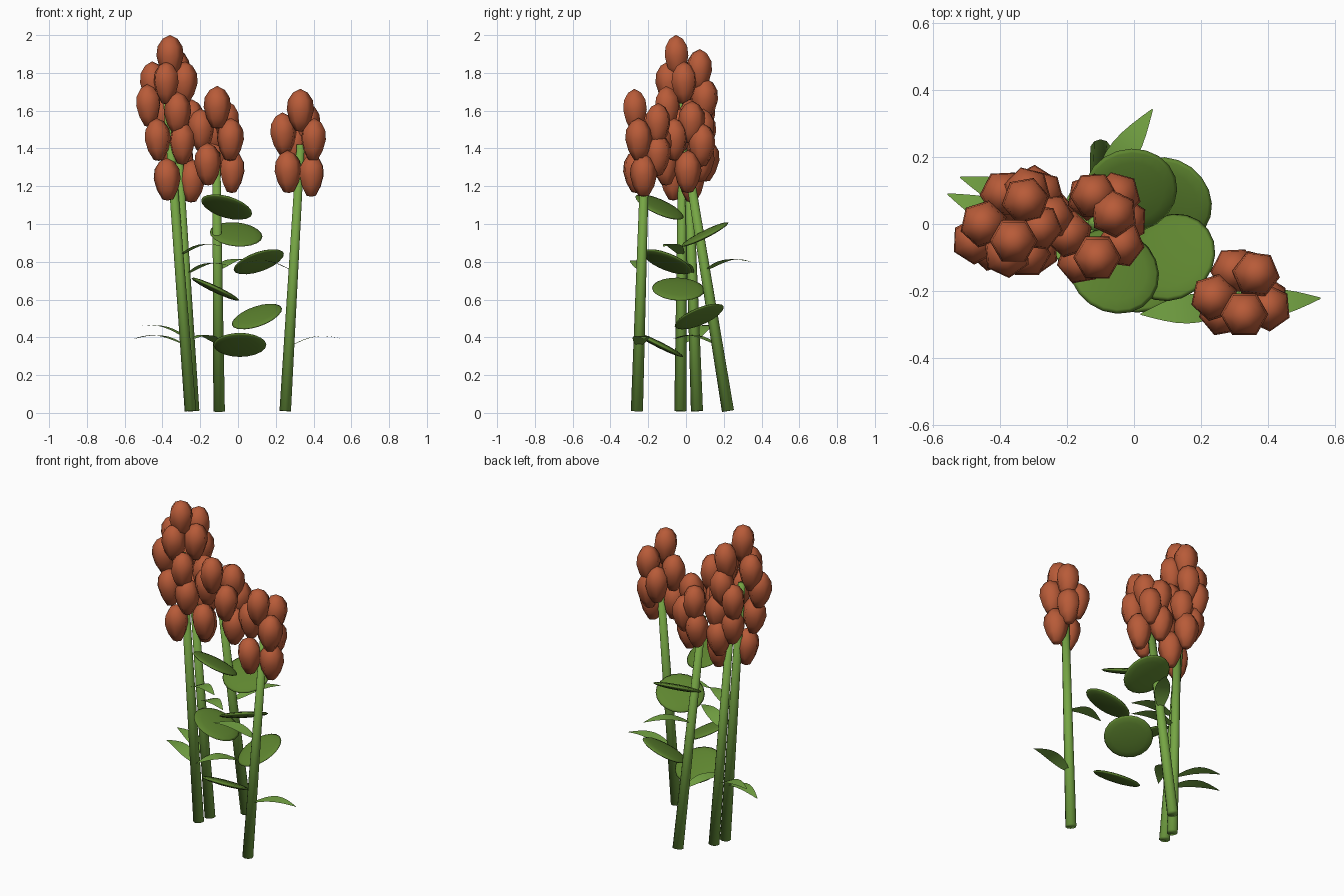
import bpy, bmesh, math
from mathutils import Vector, Matrix

if "Cube" in bpy.data.objects:
    bpy.data.objects.remove(bpy.data.objects["Cube"])


def mat(name, col):
    m = bpy.data.materials.new(name)
    m.diffuse_color = (*col, 1)
    m.use_nodes = True
    m.node_tree.nodes["Principled BSDF"].inputs["Base Color"].default_value = m.diffuse_color
    return m


STEM = mat("stem green", (0.18, 0.38, 0.058))
LEAF = mat("leaf green", (0.112, 0.235, 0.029))
PETAL = mat("bud rust", (0.48, 0.105, 0.04))


def finish(name, bm, material, closed=True):
    if closed:
        bmesh.ops.recalc_face_normals(bm, faces=bm.faces)
    for f in bm.faces:
        f.smooth = True
    me = bpy.data.meshes.new(name)
    bm.to_mesh(me)
    bm.free()
    me.materials.append(material)
    ob = bpy.data.objects.new(name, me)
    bpy.context.collection.objects.link(ob)
    return ob


def align(n):
    return Vector((0, 0, 1)).rotation_difference(Vector(n).normalized()).to_matrix().to_4x4()


def stem(name, a, b):
    # tapered pole with shared cap vertices
    a, b = Vector(a), Vector(b)
    bm = bmesh.new()
    M = Matrix.Translation((a + b) / 2) @ align(b - a)
    bmesh.ops.create_cone(bm, cap_ends=True, segments=10, radius1=0.032, radius2=0.022,
                          depth=(b - a).length, matrix=M)
    finish(name, bm, STEM)


def pad(name, c, n):
    # round lens-shaped leaf
    bm = bmesh.new()
    M = Matrix.Translation(c) @ align(n) @ Matrix.Diagonal((0.14, 0.14, 0.017, 1))
    bmesh.ops.create_uvsphere(bm, u_segments=20, v_segments=8, radius=1, matrix=M)
    finish(name, bm, LEAF)


def blade(name, a, b):
    # arched pointed sheet from stem to tip
    a, b = Vector(a), Vector(b)
    side = (b - a).cross(Vector((0, 0, 1))).normalized()
    bm = bmesh.new()
    rows = []
    for i in range(9):
        t = i / 8
        p = a.lerp(b, t) + Vector((0, 0, 0.035 * math.sin(math.pi * t)))
        w = 0.002 + 0.042 * math.sin(math.pi * t ** 0.8)
        rows.append([bm.verts.new(p + side * w * s) for s in (-1, 1)])
    for r, q in zip(rows, rows[1:]):
        bm.faces.new((r[0], r[1], q[1], q[0]))
    bm.normal_update()
    if sum(f.normal.z for f in bm.faces) < 0:
        bmesh.ops.reverse_faces(bm, faces=bm.faces)
    finish(name, bm, STEM, closed=False)


def flower(name, core, buds):
    # cluster of six-sided buds leaning slightly away from the core
    core = Vector(core)
    profile = ((-0.110, 0.028), (-0.060, 0.056), (0.0, 0.072), (0.050, 0.066), (0.090, 0.040))
    bm = bmesh.new()
    for n, c in enumerate(buds):
        c = Vector(c)
        d = (c - core) * 0.5
        M = Matrix.Translation(c) @ align((d.x, d.y, 1.0)) @ Matrix.Rotation(n * 2.4, 4, 'Z')
        rings = [[bm.verts.new(M @ Vector((r * math.cos(k * math.pi / 3),
                                           r * math.sin(k * math.pi / 3), z)))
                  for k in range(6)] for z, r in profile]
        for r, q in zip(rings, rings[1:]):
            for k in range(6):
                j = (k + 1) % 6
                bm.faces.new((r[k], r[j], q[j], q[k]))
        for ring, z in ((rings[0], -0.116), (rings[-1], 0.111)):
            tip = bm.verts.new(M @ Vector((0, 0, z)))
            for k in range(6):
                bm.faces.new((ring[k], ring[(k + 1) % 6], tip))
    finish(name, bm, PETAL)


# Four leaning stems
stem("stem_right", (0.25, -0.26, 0.01), (0.332, -0.215, 1.42))
stem("stem_back", (-0.10, 0.222, 0.01), (-0.115, 0.0, 1.38))
stem("stem_tall", (-0.252, -0.03, 0.01), (-0.375, -0.015, 1.65))
stem("stem_left", (-0.235, 0.058, 0.01), (-0.315, 0.01, 1.38))

# Bud clusters
flower("flower_right", (0.33, -0.21, 1.4), [
    (0.33, -0.27, 1.605), (0.24, -0.22, 1.48), (0.40, -0.25, 1.45), (0.365, -0.15, 1.53),
    (0.265, -0.265, 1.28), (0.39, -0.225, 1.26), (0.36, -0.15, 1.37), (0.30, -0.14, 1.42)])
flower("flower_back", (-0.11, -0.01, 1.4), [
    (-0.11, -0.10, 1.62), (-0.195, -0.03, 1.50), (-0.06, 0.03, 1.54), (-0.04, -0.06, 1.45),
    (-0.16, -0.11, 1.32), (-0.03, 0.01, 1.28), (-0.05, 0.085, 1.42), (-0.12, 0.085, 1.50),
    (-0.13, 0.08, 1.34)])
flower("flower_tall", (-0.37, 0.0, 1.7), [
    (-0.36, -0.05, 1.89), (-0.45, 0.0, 1.75), (-0.38, -0.09, 1.75), (-0.285, -0.01, 1.75),
    (-0.325, 0.07, 1.815), (-0.475, -0.05, 1.63), (-0.32, 0.10, 1.66), (-0.39, 0.09, 1.58)])
flower("flower_left", (-0.32, 0.0, 1.35), [
    (-0.32, -0.09, 1.59), (-0.425, -0.07, 1.45), (-0.295, -0.08, 1.43), (-0.375, -0.07, 1.24),
    (-0.245, 0.03, 1.23), (-0.30, 0.105, 1.34), (-0.28, 0.09, 1.49), (-0.25, 0.02, 1.55),
    (-0.37, 0.07, 1.42)])

# Round leaves in the middle
for i, (c, n) in enumerate((
        ((-0.06, -0.14, 1.09), (0.3, 0.45, 1)),
        ((-0.01, 0.10, 0.945), (0.1, -0.5, 1)),
        ((0.11, -0.10, 0.80), (-0.35, 0.4, 1)),
        ((-0.12, -0.04, 0.655), (0.47, 0.05, 1)),
        ((0.10, 0.07, 0.51), (-0.35, -0.42, 1)),
        ((0.01, -0.14, 0.36), (0, 0.5, 1)))):
    pad(f"round_leaf_{i + 1}", c, n)

# Thin arched blades on the stems
for i, (a, b) in enumerate((
        ((0.27, -0.25, 0.35), (0.558, -0.222, 0.39)),
        ((0.29, -0.24, 0.75), (0.02, -0.27, 0.79)),
        ((-0.11, 0.10, 0.75), (0.055, 0.343, 0.80)),
        ((-0.10, 0.16, 0.36), (-0.24, -0.07, 0.39)),
        ((-0.28, -0.025, 0.36), (-0.558, 0.09, 0.39)),
        ((-0.25, 0.045, 0.38), (-0.52, 0.14, 0.46)),
        ((-0.31, -0.02, 0.83), (-0.08, -0.12, 0.88)),
        ((-0.275, 0.035, 0.73), (-0.05, -0.08, 0.78)))):
    blade(f"blade_leaf_{i + 1}", a, b)
